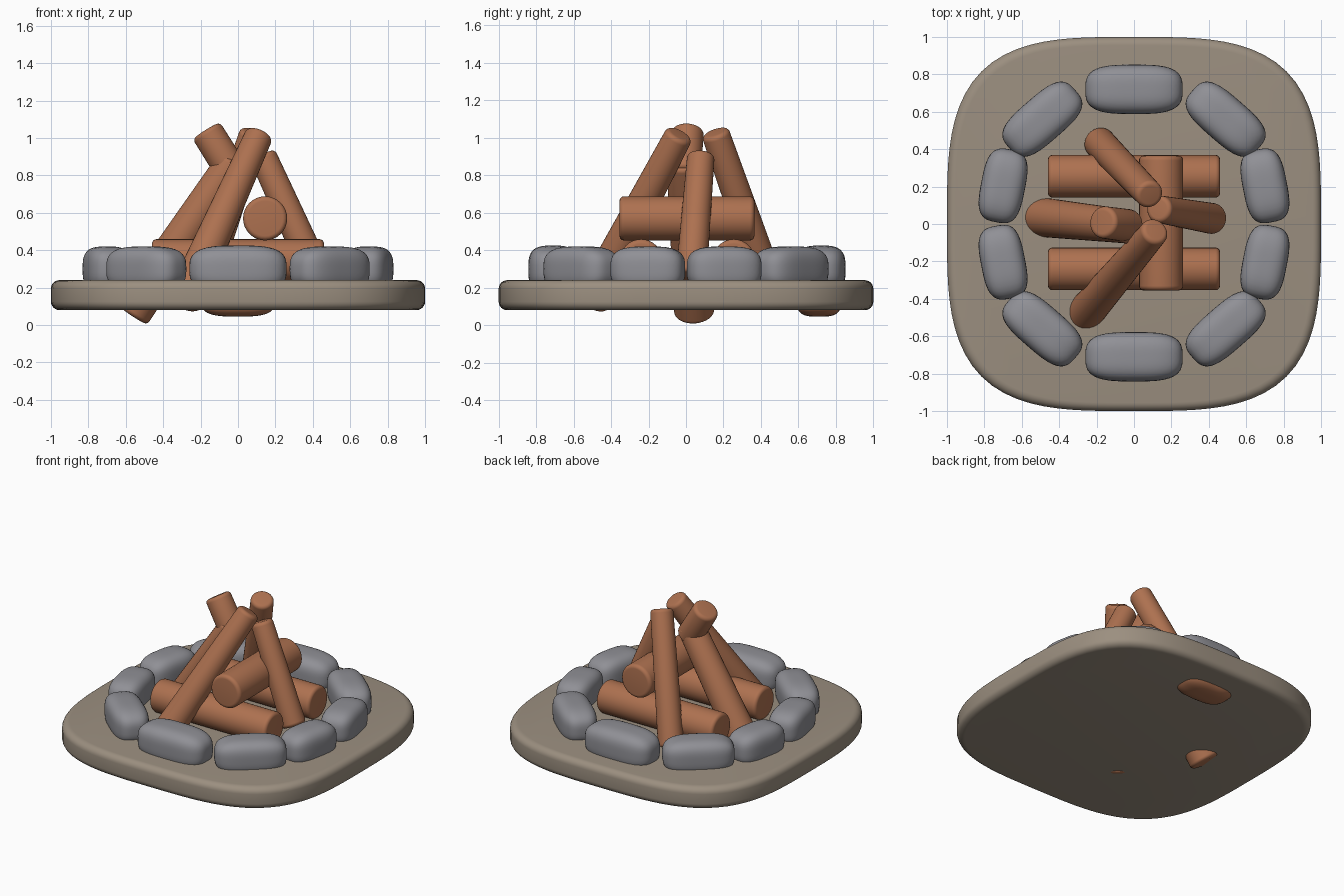
import bpy, bmesh, math
from mathutils import Vector, Matrix

if "Cube" in bpy.data.objects:
    bpy.data.objects.remove(bpy.data.objects["Cube"])


def material(name, rgb):
    m = bpy.data.materials.new(name)
    m.diffuse_color = (*rgb, 1)
    m.use_nodes = True
    m.node_tree.nodes["Principled BSDF"].inputs["Base Color"].default_value = m.diffuse_color
    return m


WOOD = material("brown wood", (0.42, 0.165, 0.08))
STONE = material("grey stone", (0.28, 0.28, 0.305))
EARTH = material("tan earth", (0.33, 0.275, 0.215))


def finish(name, bm, mat):
    bmesh.ops.recalc_face_normals(bm, faces=bm.faces)
    for f in bm.faces:
        f.smooth = True
    me = bpy.data.meshes.new(name)
    bm.to_mesh(me)
    bm.free()
    me.materials.append(mat)
    ob = bpy.data.objects.new(name, me)
    bpy.context.collection.objects.link(ob)
    return ob


def loft(rings):
    """Skin a list of equal-length closed rings and cap both ends."""
    bm = bmesh.new()
    loops = [[bm.verts.new(p) for p in r] for r in rings]
    for a, b in zip(loops, loops[1:]):
        for i in range(len(a)):
            j = (i + 1) % len(a)
            bm.faces.new((a[i], a[j], b[j], b[i]))
    bm.faces.new(loops[0])
    bm.faces.new(loops[-1])
    return bm


def round_profile(h, c, steps=6):
    """(inset, height) pairs of a side wall with rounded edges."""
    arc = [k * math.pi / 2 / steps for k in range(steps + 1)]
    low = [(c * (1 - math.sin(a)), c * (1 - math.cos(a))) for a in arc]
    return low + [(i, h - z) for i, z in reversed(low)]


def log(name, start, end, r0, r1, c=0.025):
    start, end = Vector(start), Vector(end)
    d = end - start
    h = d.length
    mat = Matrix.Translation(start) @ d.to_track_quat('Z', 'Y').to_matrix().to_4x4()
    rings = []
    for inset, z in round_profile(h, c):
        r = r0 + (r1 - r0) * z / h - inset
        rings.append([mat @ Vector((r * math.cos(t), r * math.sin(t), z))
                      for t in (2 * math.pi * k / 32 for k in range(32))])
    return finish(name, loft(rings), WOOD)


def pebble(name, loc, half, angle, mat, n=3.2):
    """Rounded block: a sphere pushed out to a superellipsoid."""
    bm = bmesh.new()
    bmesh.ops.create_icosphere(bm, subdivisions=4, radius=1)
    for v in bm.verts:
        k = sum(abs(q) ** n for q in v.co) ** (1 / n)
        v.co = Vector([q / k * s for q, s in zip(v.co, half)])
    bm.transform(Matrix.Translation(loc) @ Matrix.Rotation(math.radians(angle), 4, 'Z'))
    return finish(name, bm, mat)


# ground slab: rounded square outline with soft edges
def outline(size, z, n=3.4, count=96):
    pts = []
    for k in range(count):
        t = 2 * math.pi * k / count
        c, s = math.cos(t), math.sin(t)
        q = size / (abs(c) ** n + abs(s) ** n) ** (1 / n)
        pts.append((q * c, q * s, z))
    return pts


finish("ground_slab", loft([outline(1 - i, 0.08 + z)
                            for i, z in round_profile(0.16, 0.045)]), EARTH)

# ring of stones
pebble("back_stone", (0, 0.72, 0.3), (0.26, 0.132, 0.125), 0, STONE)
pebble("front_stone", (0, -0.71, 0.3), (0.26, 0.132, 0.125), 0, STONE)
for sx, side in ((1, "right"), (-1, "left")):
    for sy, end in ((1, "back"), (-1, "front")):
        pebble(f"{end}_{side}_corner_stone", (0.49 * sx, 0.56 * sy, 0.3),
               (0.235, 0.122, 0.12), -41 * sx * sy, STONE)
        pebble(f"{end}_{side}_side_stone", (0.70 * sx, 0.204 * sy, 0.3),
               (0.198, 0.118, 0.12), (90 + 11 * sy * sx), STONE)

# block poking through the slab below the back stone
pebble("buried_block", (0, 0.71, 0.14), (0.2, 0.12, 0.095), 0, WOOD)

# stacked flat logs
log("back_flat_log", (-0.46, 0.255, 0.345), (0.46, 0.255, 0.345), 0.114, 0.114)
log("front_flat_log", (-0.46, -0.24, 0.345), (0.46, -0.24, 0.345), 0.114, 0.114)
log("cross_log", (0.145, -0.355, 0.57), (0.145, 0.365, 0.57), 0.118, 0.118)

# leaning logs
log("back_leaning_log", (-0.19, 0.44, 0.22), (0.085, 0.155, 1.03), 0.085, 0.075)
log("front_leaning_log", (-0.29, -0.51, 0.12), (0.115, -0.035, 1.02), 0.1, 0.075)
log("right_leaning_log", (0.425, 0.028, 0.26), (0.13, 0.08, 0.91), 0.083, 0.073)
log("left_leaning_log", (-0.575, 0.045, 0.06), (-0.02, -0.015, 0.88), 0.108, 0.09)
log("left_log_bent_tip", (-0.02, -0.01, 0.80), (-0.17, 0.01, 1.04), 0.088, 0.086)
